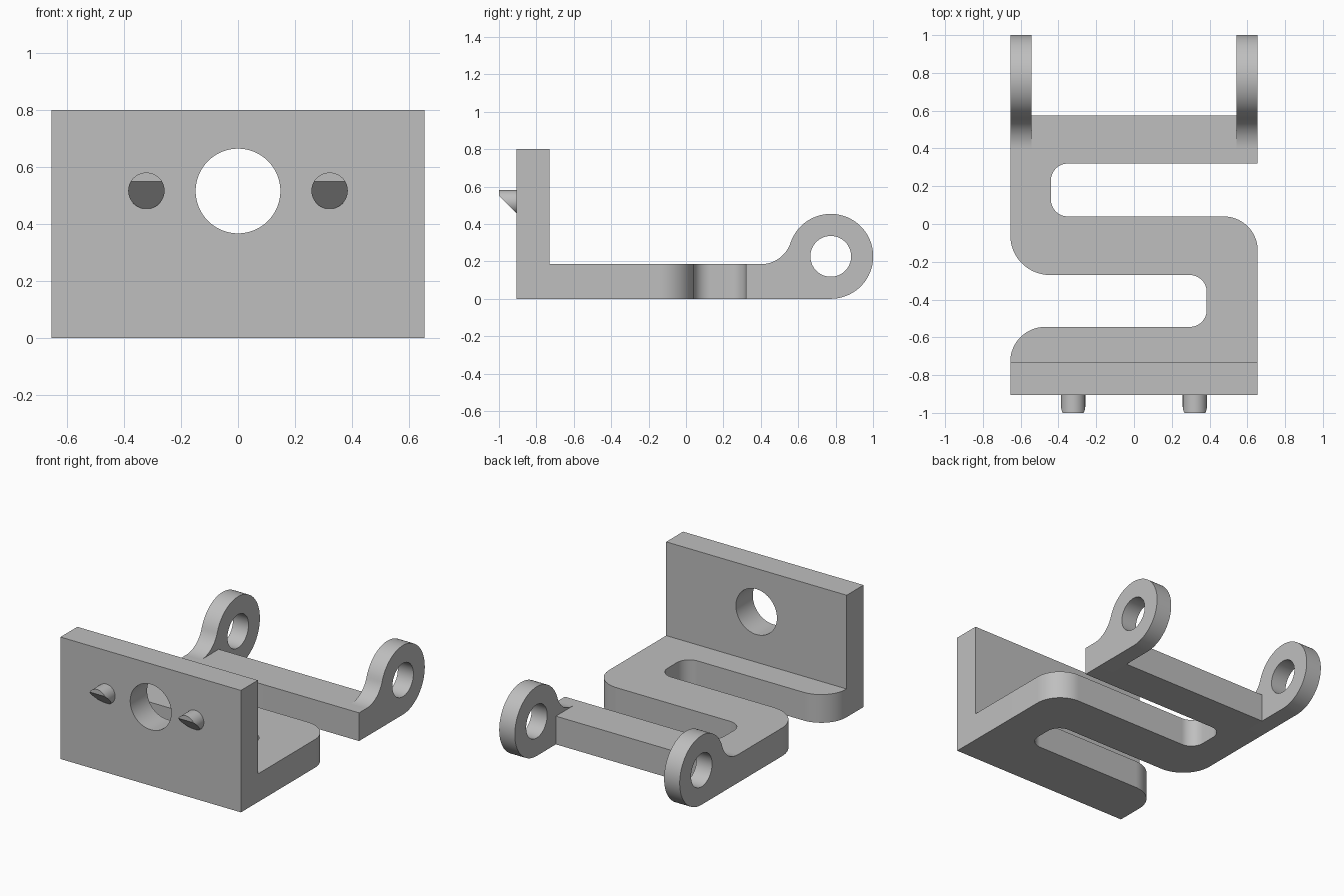
import bpy, bmesh
from math import atan2, cos, sin, tan, pi, hypot, radians
from mathutils import Vector, Matrix

if "Cube" in bpy.data.objects:
    bpy.data.objects.remove(bpy.data.objects["Cube"], do_unlink=True)

GREY = (0.52, 0.52, 0.52, 1)
grey = bpy.data.materials.new("plain grey")
grey.use_nodes = True
grey.diffuse_color = GREY
grey.node_tree.nodes["Principled BSDF"].inputs["Base Color"].default_value = GREY


def arc(cx, cy, r, a0, a1, n):
    return [(cx + r * cos(a0 + (a1 - a0) * i / n),
             cy + r * sin(a0 + (a1 - a0) * i / n)) for i in range(n + 1)]


def circle(cx, cy, r, n=64):
    return arc(cx, cy, r, 0, 2 * pi, n)[:-1]


def rounded(corners, n=16):
    """Polygon of (x, y, radius) corners with each corner rounded."""
    out = []
    for i, (x, y, r) in enumerate(corners):
        p = Vector((x, y))
        if r == 0:
            out.append((x, y))
            continue
        a = (Vector(corners[i - 1][:2]) - p).normalized()
        b = (Vector(corners[(i + 1) % len(corners)][:2]) - p).normalized()
        half = a.angle(b) / 2
        c = p + (a + b).normalized() * (r / sin(half))
        s = p + a * (r / tan(half)) - c
        e = p + b * (r / tan(half)) - c
        a0, a1 = atan2(s.y, s.x), atan2(e.y, e.x)
        turn = (a1 - a0 + pi) % (2 * pi) - pi
        out += arc(c.x, c.y, r, a0, a0 + turn, n)
    return out


def finish(name, bm):
    bmesh.ops.recalc_face_normals(bm, faces=bm.faces[:])
    mesh = bpy.data.meshes.new(name)
    bm.to_mesh(mesh)
    bm.free()
    mesh.materials.append(grey)
    ob = bpy.data.objects.new(name, mesh)
    bpy.context.collection.objects.link(ob)
    bpy.ops.object.select_all(action="DESELECT")
    ob.select_set(True)
    bpy.context.view_layer.objects.active = ob
    bpy.ops.object.shade_smooth_by_angle(angle=radians(30))


def prism(name, loops, start, end, place):
    """Fill the outline (first loop) minus its holes and extrude it."""
    bm = bmesh.new()
    for loop in loops:
        vs = [bm.verts.new(place(u, v, start)) for u, v in loop]
        for i, v in enumerate(vs):
            bm.edges.new((vs[i - 1], v))
    bmesh.ops.triangle_fill(bm, edges=bm.edges[:], use_beauty=True)
    new = bmesh.ops.extrude_face_region(bm, geom=bm.faces[:], use_keep_orig=True)
    move = Vector(place(0, 0, end)) - Vector(place(0, 0, start))
    bmesh.ops.translate(bm, vec=move,
                        verts=[g for g in new["geom"] if isinstance(g, bmesh.types.BMVert)])
    finish(name, bm)


W = 0.655           # half width
T = 0.185           # base thickness
EAR_IN = 0.542      # inner face of the ears
EAR_Y = 0.4         # where the ears begin
FRONT, WALL = -0.905, -0.73

# S-shaped base, notched at the back corners where the ears continue it
base = rounded([
    (-W, WALL, 0), (W, WALL, 0), (W, 0.04, 0.18), (-0.44, 0.04, 0.09),
    (-0.44, 0.32, 0.09), (W, 0.32, 0), (W, EAR_Y, 0), (EAR_IN, EAR_Y, 0),
    (EAR_IN, 0.575, 0), (-EAR_IN, 0.575, 0), (-EAR_IN, EAR_Y, 0), (-W, EAR_Y, 0),
    (-W, -0.27, 0.21), (0.385, -0.27, 0.09), (0.385, -0.545, 0.09),
    (-W, -0.545, 0.184)])
prism("s_shaped_base", [base], 0, T, lambda u, v, w: (u, v, w))

# Upright front wall with a round hole
wall = [(-W, 0), (W, 0), (W, 0.8), (-W, 0.8)]
prism("front_wall", [wall, circle(0, 0.516, 0.149)], FRONT, WALL,
      lambda u, v, w: (u, w, v))

# Hinge ears: ring blended into the base by a concave fillet
RY, RZ, R = 0.774, 0.227, 0.227
fillet = ((RY - EAR_Y) ** 2 + (T - RZ) ** 2 - R ** 2) / (2 * (R + RZ - T))
tangent = atan2(T + fillet - RZ, EAR_Y - RY)
ear = [(EAR_Y, 0)] + arc(RY, RZ, R, -pi / 2, tangent, 48)
ear += arc(EAR_Y, T + fillet, fillet, tangent - pi, -pi / 2, 16)[1:]
for side, sign in (("left", 1), ("right", -1)):
    prism(side + "_hinge_ear", [ear, circle(RY, RZ, 0.109)],
          sign * EAR_IN, sign * W, lambda u, v, w: (w, u, v))

# Snap pegs: short cylinders with a sloped underside
for side, sign in (("left", 1), ("right", -1)):
    bm = bmesh.new()
    back = FRONT + 0.002
    bmesh.ops.create_cone(
        bm, cap_ends=True, segments=48, radius1=0.064, radius2=0.064, depth=back + 1,
        matrix=Matrix.Translation((sign * 0.322, (back - 1) / 2, 0.517))
        @ Matrix.Rotation(pi / 2, 4, "X"))
    bmesh.ops.bisect_plane(bm, geom=bm.verts[:] + bm.edges[:] + bm.faces[:],
                           plane_co=(0, -1, 0.55), plane_no=(0, -1, -1), clear_outer=True)
    bmesh.ops.holes_fill(bm, edges=[e for e in bm.edges if e.is_boundary])
    finish(side + "_snap_peg", bm)
